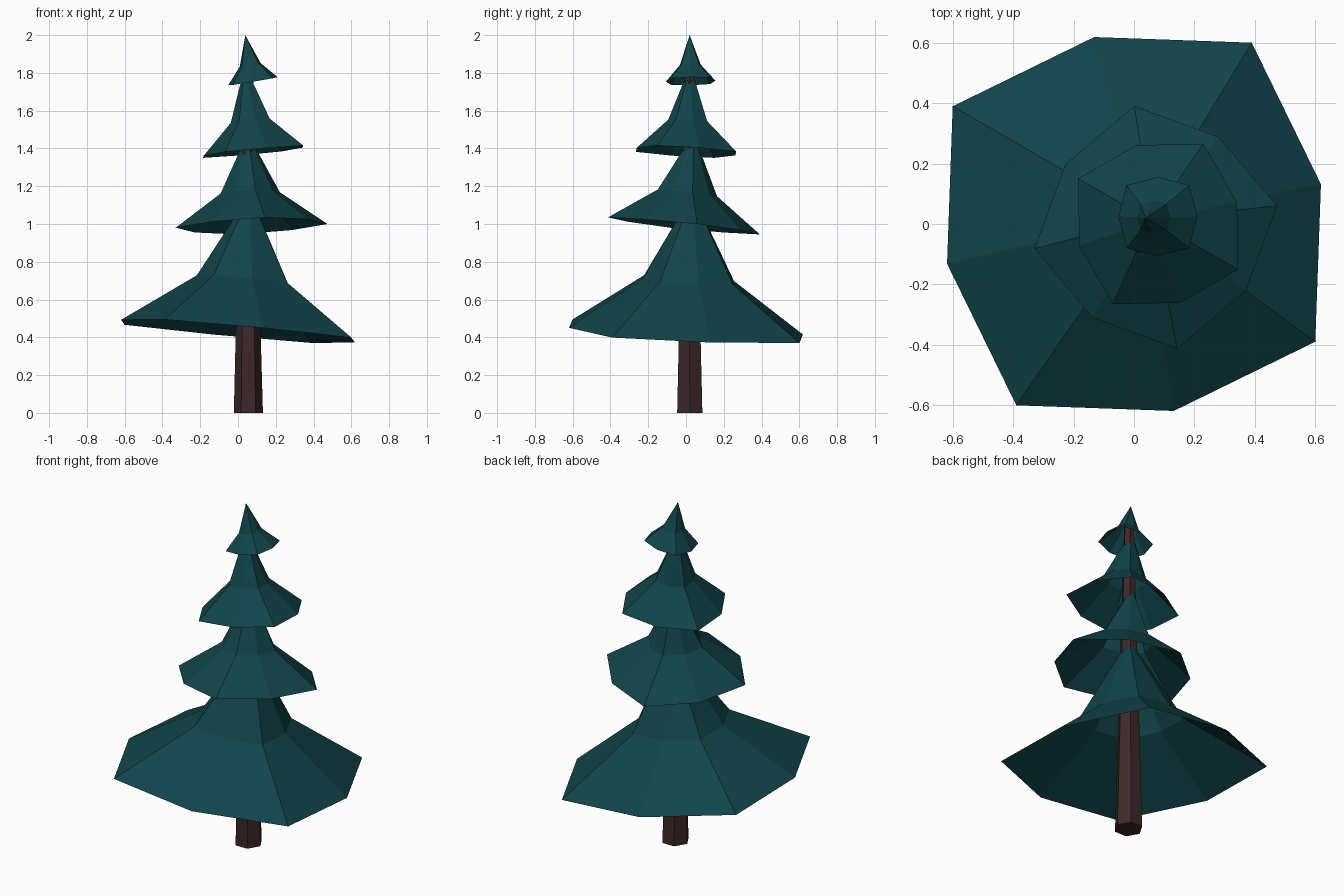
import bpy, bmesh, math

if "Cube" in bpy.data.objects:
    bpy.data.objects.remove(bpy.data.objects["Cube"])


def material(name, rgb):
    m = bpy.data.materials.new(name)
    m.diffuse_color = (*rgb, 1)
    m.use_nodes = True
    m.node_tree.nodes["Principled BSDF"].inputs["Base Color"].default_value = m.diffuse_color
    return m


needle_green = material("dark_teal_needles", (0.0056, 0.058, 0.069))
bark_brown = material("dark_bark", (0.048, 0.021, 0.021))


def finish(name, bm, mat):
    bmesh.ops.recalc_face_normals(bm, faces=bm.faces)
    mesh = bpy.data.meshes.new(name)
    bm.to_mesh(mesh)
    bm.free()
    mesh.materials.append(mat)
    obj = bpy.data.objects.new(name, mesh)
    bpy.context.collection.objects.link(obj)


def bough_layer(name, center, tilt, angle, r_even, r_odd, mid_scale, mid_z, top_z):
    """Open eight-sided flared skirt: alternating rim radii, tilted about its rim centre."""
    cx, cy, cz = center
    bx, by = tilt
    bm = bmesh.new()
    rings = []
    for scale, z in ((1, cz), (mid_scale, mid_z)):
        ox, oy = cx - bx * (z - cz), cy - by * (z - cz)
        ring = []
        for i in range(8):
            a = math.radians(angle + 45 * i)
            r = scale * (r_odd if i % 2 else r_even)
            dx, dy = r * math.cos(a), r * math.sin(a)
            ring.append(bm.verts.new((ox + dx, oy + dy, z + bx * dx + by * dy)))
        rings.append(ring)
    h = top_z - cz
    tip = bm.verts.new((cx - bx * h, cy - by * h, top_z))
    rim, mid = rings
    for i in range(8):
        j = (i + 1) % 8
        bm.faces.new((rim[i], rim[j], mid[j], mid[i]))
        bm.faces.new((mid[i], mid[j], tip))
    finish(name, bm, needle_green)


# Four layers of boughs, bottom to top
bough_layer("boughs_bottom", (0, 0, 0.4325), (-0.087, -0.047), 12, 0.633, 0.716, 0.39, 0.705, 1.16)
bough_layer("boughs_lower_middle", (0.072, -0.011, 0.99), (0.043, -0.105), 10, 0.408, 0.365, 0.39, 1.165, 1.48)
bough_layer("boughs_upper_middle", (0.08, 0.0, 1.383), (0.095, -0.05), 15.5, 0.271, 0.305, 0.39, 1.545, 1.84)
bough_layer("boughs_top", (0.079, 0.0245, 1.756), (0.165, 0.02), 0, 0.131, 0.147, 0.42, 1.843, 2.0)

# Tapered six-sided trunk running up through the layers
bm = bmesh.new()
ends = []
for x, y, z, r in ((0.055, 0.02, 0, 0.077), (0.05, 0.018, 1.87, 0.028)):
    ends.append([bm.verts.new((x + r * math.cos(math.radians(60 * i)),
                               y + r * math.sin(math.radians(60 * i)), z)) for i in range(6)])
low, high = ends
for i in range(6):
    j = (i + 1) % 6
    bm.faces.new((low[i], low[j], high[j], high[i]))
bm.faces.new(low)
bm.faces.new(high)
finish("trunk", bm, bark_brown)
